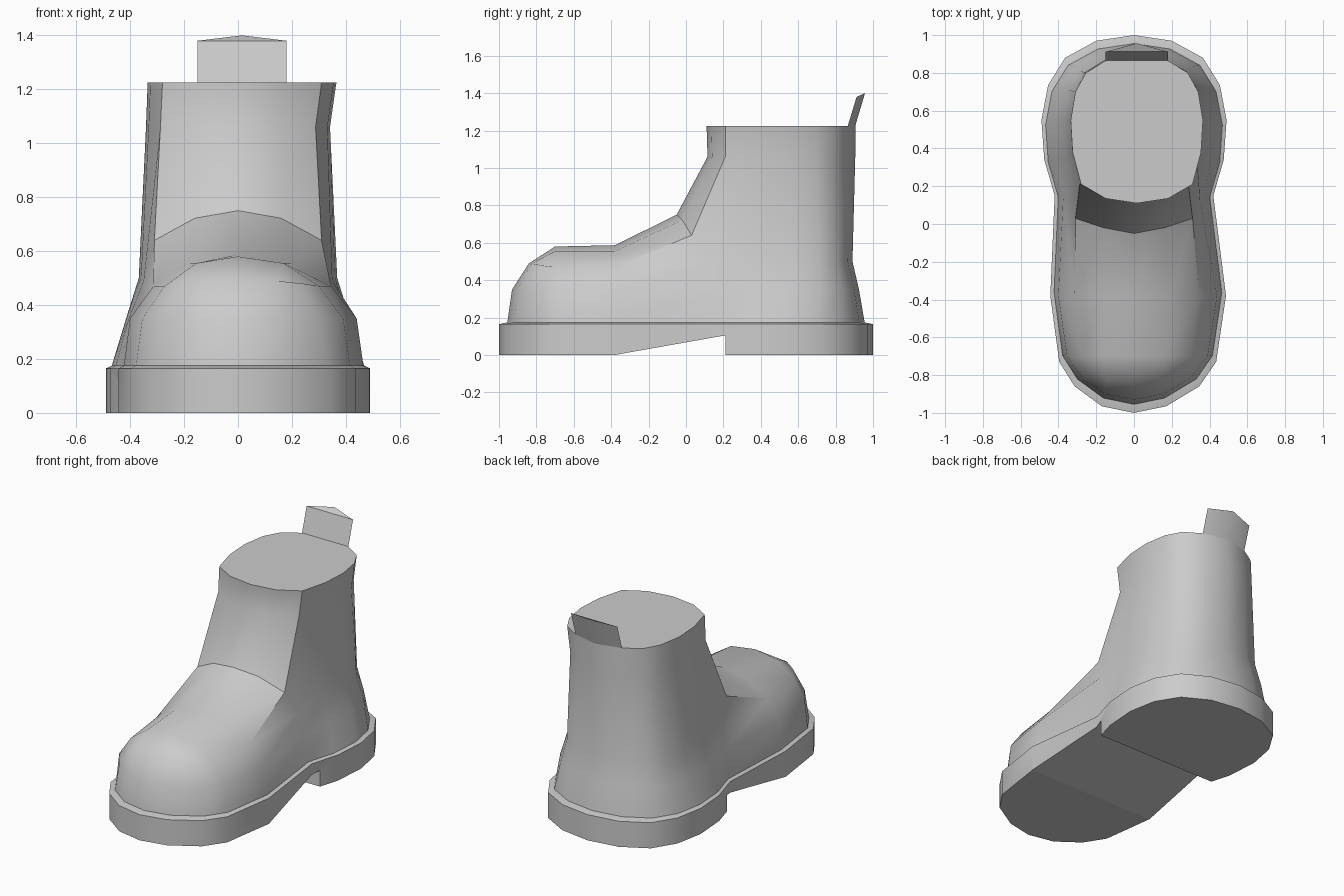
import bpy, bmesh, math

if "Cube" in bpy.data.objects:
    bpy.data.objects.remove(bpy.data.objects["Cube"])

# Half outlines, toe centre (0) round the right side to heel centre (11)
SOLE = [(0, -1), (.17, -.965), (.345, -.86), (.435, -.73), (.487, -.38), (.42, .15),
        (.475, .34), (.49, .55), (.455, .735), (.365, .88), (.2, .97), (0, 1)]
LOW = [(0, -.93), (.155, -.90), (.30, -.815), (.39, -.70), (.44, -.38), (.375, .14),
       (.405, .35), (.415, .55), (.39, .72), (.31, .835), (.18, .90), (0, .925)]
MID = [(0, -.84, .49), (.14, -.825, .49), (.235, -.78, .48), (.30, -.70, .47),
       (.345, -.38, .47), (.35, .12, .49), (.36, .35, .5), (.368, .55, .5),
       (.345, .71, .5), (.28, .81, .5), (.165, .865, .5), (0, .89, .5)]
SHAFT = [(.295, .21), (.34, .38), (.35, .55), (.325, .70), (.27, .80), (.165, .865), (0, .905)]


def ring(half, z=None, s=1.0):
    """Closed loop, keyed -10..11; the forefoot is slimmer on the left."""
    pts = {}
    for j in range(-10, 12):
        p = half[abs(j)]
        side = 1 if j >= 0 else -1
        slim = .91 if j in (-2, -3, -4) else 1
        pts[j] = (p[0] * side * slim * s, p[1] * s, p[2] if z is None else z)
    return pts


def shaft_row(z, scale, dx):
    right = [(x * scale + dx, y, z) for x, y in SHAFT]
    left = [(dx - x * scale, y, z) for x, y in reversed(SHAFT[:-1])]
    return right + left


def loop(r):
    pts = [r[j] for j in range(-10, 12)]
    return pts + pts[:1]


def loft(faces, *rows):
    for a, b in zip(rows, rows[1:]):
        for i in range(len(a) - 1):
            faces.append((a[i], a[i + 1], b[i + 1], b[i]))


def make(name, faces, smooth=True):
    bm = bmesh.new()
    for f in faces:
        bm.faces.new([bm.verts.new(p) for p in f])
    bmesh.ops.remove_doubles(bm, verts=bm.verts, dist=1e-4)
    bmesh.ops.recalc_face_normals(bm, faces=bm.faces)
    me = bpy.data.meshes.new(name)
    bm.to_mesh(me)
    bm.free()
    ob = bpy.data.objects.new(name, me)
    bpy.context.collection.objects.link(ob)
    if smooth:
        bpy.ops.object.select_all(action='DESELECT')
        ob.select_set(True)
        bpy.context.view_layer.objects.active = ob
        bpy.ops.object.shade_smooth_by_angle(angle=math.radians(32))
    return ob


def prism(a, b):
    n = len(a)
    return [a, b] + [(a[i], a[(i + 1) % n], b[(i + 1) % n], b[i]) for i in range(n)]


# Sole with a narrow ledge on top
base, rim, ledge = ring(SOLE, 0), ring(SOLE, .165), ring(SOLE, .175, .955)
faces = []
loft(faces, loop(base), loop(rim), loop(ledge))
faces += [loop(base)[:-1], loop(ledge)[:-1]]
sole = make("sole", faces)

# Arch in front of the heel
wedge = [(-.665, -.05), (.21, .105), (.21, -.05)]
cutter = make("arch_cutter", prism([(-1, y, z) for y, z in wedge],
                                   [(1, y, z) for y, z in wedge]), False)
cutter.hide_render = True
cutter.hide_set(True)
cut = sole.modifiers.new("arch", 'BOOLEAN')
cut.operation = 'DIFFERENCE'
cut.solver = 'EXACT'
cut.object = cutter

# Upper: lower wall all round
mid = ring(MID)
faces = []
loft(faces, loop(ledge), loop(ring(LOW, .35)), loop(mid))

# Upper: toe cap, instep and front panel of the shaft
neck, top = shaft_row(1.06, .975, 0), shaft_row(1.225, 1, .015)
tl, tr = (-.31, .03, .64), (.31, .03, .64)
toe = [mid[j] for j in range(-2, 3)]
cap = [mid[-3], (-.155, -.70, .555), (0, -.70, .58), (.17, -.70, .555), mid[3]]
vamp = [mid[-4], (-.18, -.38, .555), (0, -.38, .587), (.20, -.38, .555), mid[4]]
instep = [tl, (-.16, -.02, .722), (0, -.05, .75), (.16, -.02, .722), tr]
neck_front = [neck[-1], (-.16, .14, 1.06), (0, .115, 1.06), (.16, .14, 1.06), neck[0]]
top_front = [top[-1], (-.15, .135, 1.225), (.015, .11, 1.225), (.18, .135, 1.225), top[0]]
loft(faces, toe, cap, vamp, instep, neck_front, top_front)
for j, t, n in ((1, tr, neck[0]), (-1, tl, neck[-1])):
    faces += [(mid[4 * j], mid[5 * j], t), (mid[5 * j], n, t)]

# Upper: sides and back of the shaft, closed top
back = [mid[j] for j in list(range(5, 12)) + list(range(-10, -4))]
loft(faces, back, neck, top)
faces.append(top_front + top[1:-1])
make("boot_upper", faces)

# Pull tab rising from the back edge
make("pull_tab", prism([(-.15, .865, 1.225), (.18, .865, 1.225), (.015, .905, 1.225)],
                       [(-.15, .912, 1.38), (.18, .912, 1.38), (.015, .957, 1.40)]))
